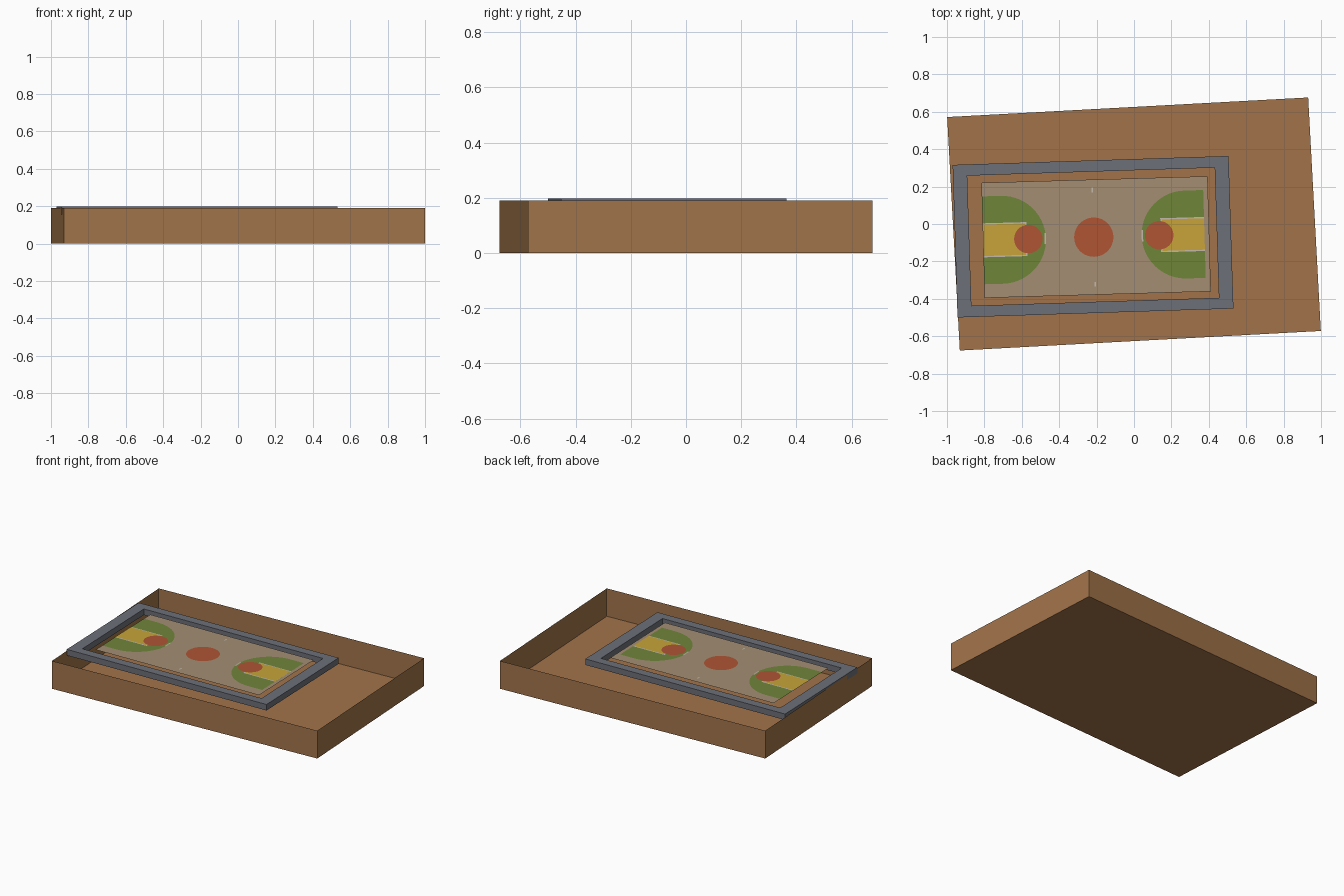
import bpy, bmesh, math
from mathutils import Matrix, Vector

if "Cube" in bpy.data.objects:
    bpy.data.objects.remove(bpy.data.objects["Cube"])


def mat(name, rgb):
    m = bpy.data.materials.new(name)
    m.diffuse_color = (*rgb, 1)
    m.use_nodes = True
    m.node_tree.nodes["Principled BSDF"].inputs["Base Color"].default_value = m.diffuse_color
    return m


BROWN = mat("wood_brown", (0.36, 0.175, 0.068))
GREY = mat("slate_grey", (0.15, 0.16, 0.19))
TAN = mat("court_tan", (0.37, 0.27, 0.175))
GREEN = mat("court_green", (0.162, 0.235, 0.042))
YELLOW = mat("court_yellow", (0.57, 0.37, 0.04))
RED = mat("court_red", (0.43, 0.09, 0.034))
PALE = mat("line_pale", (0.55, 0.49, 0.41))


def place(name, bm, material, centre=(0, 0), angle=0):
    """Turn a bmesh into an object, turned about z and moved to its centre."""
    bm.transform(Matrix.Translation((*centre, 0)) @ Matrix.Rotation(math.radians(angle), 4, 'Z'))
    me = bpy.data.meshes.new(name)
    bm.to_mesh(me)
    bm.free()
    me.materials.append(material)
    ob = bpy.data.objects.new(name, me)
    bpy.context.collection.objects.link(ob)
    return ob


def rect(x0, x1, y0, y1):
    return [(x0, y0), (x1, y0), (x1, y1), (x0, y1)]


def circle(cx, r, n=40):
    return [(cx + r * math.cos(2 * math.pi * i / n), r * math.sin(2 * math.pi * i / n)) for i in range(n)]


# Open tray with thin walls: floor plus four sides, no top
w, d, h = 1.933 / 2, 1.25 / 2, 0.19
bm = bmesh.new()
low = [bm.verts.new((x, y, 0)) for x, y in rect(-w, w, -d, d)]
high = [bm.verts.new((x, y, h)) for x, y in rect(-w, w, -d, d)]
bm.faces.new(low[::-1])
for i in range(4):
    j = (i + 1) % 4
    bm.faces.new((low[i], low[j], high[j], high[i]))
place("tray", bm, BROWN, angle=3.1)

# Rectangular frame around the court
bm = bmesh.new()
rings = []
for fx, fy, z in ((0.738, 0.408, 0.157), (0.738, 0.408, 0.198), (0.662, 0.348, 0.198), (0.662, 0.348, 0.157)):
    rings.append([bm.verts.new((x, y, z)) for x, y in rect(-fx, fx, -fy, fy)])
for k in range(4):
    a, b = rings[k], rings[(k + 1) % 4]
    for i in range(4):
        j = (i + 1) % 4
        bm.faces.new((a[i], a[j], b[j], b[i]))
place("frame", bm, GREY, (-0.219, -0.068), 1.85)

# Court floor and its painted areas, stacked as very thin layers
CENTRE, TURN = (-0.2025, -0.07), 1.65
MID = -0.0125


def plate(name, pts, z, material, sign=1, offset=MID):
    bm = bmesh.new()
    vs = [bm.verts.new((offset + sign * x, y, z)) for x, y in pts]
    bm.faces.new(vs if sign > 0 else vs[::-1])
    place(name, bm, material, CENTRE, TURN)


plate("court_floor", rect(-0.605, 0.605, -0.308, 0.308), 0.1945, TAN, offset=0)
plate("centre_circle", circle(0, 0.105), 0.1972, RED)
for s in (-1, 1):
    plate("halfway_tick", rect(-0.004, 0.004, min(s * 0.24, s * 0.265), max(s * 0.24, s * 0.265)), 0.1953, PALE)

for side, s in (("left", -1), ("right", 1)):
    # Green zone: straight sides closed by a half circle towards the middle
    arc = [(0.491 + 0.235 * math.cos(t), 0.235 * math.sin(t))
           for t in (math.pi / 2 + math.pi * i / 28 for i in range(29))]
    plate(side + "_green_zone", arc + [(0.592, -0.235), (0.592, 0.235)], 0.1952, GREEN, s)
    plate(side + "_key_lines", rect(0.358, 0.592, -0.091, 0.091), 0.1958, PALE, s)
    plate(side + "_key", rect(0.366, 0.592, -0.084, 0.084), 0.1965, YELLOW, s)
    plate(side + "_throw_circle", circle(0.35, 0.076), 0.1972, RED, s)
    plate(side + "_arc_mark", rect(0.256, 0.264, -0.03, 0.03), 0.1958, PALE, s)
